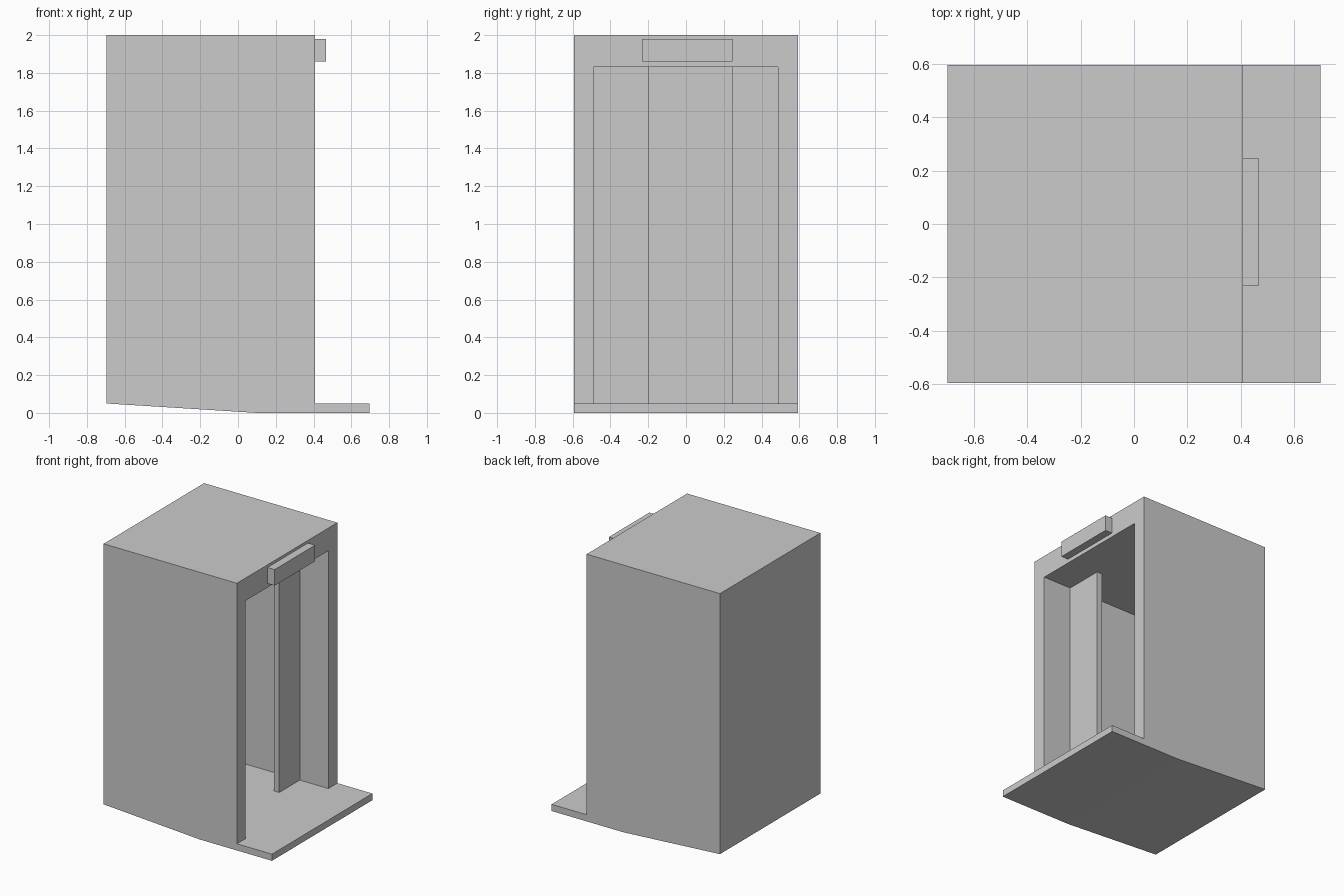
import bpy, bmesh

if "Cube" in bpy.data.objects:
    bpy.data.objects.remove(bpy.data.objects["Cube"])


def prism(name, profile, y0, y1):
    """Extrude an (x, z) profile from y0 to y1."""
    bm = bmesh.new()
    face = bm.faces.new([bm.verts.new((x, y0, z)) for x, z in profile])
    moved = bmesh.ops.extrude_face_region(bm, geom=[face])["geom"]
    bmesh.ops.translate(bm, vec=(0, y1 - y0, 0),
                        verts=[v for v in moved if isinstance(v, bmesh.types.BMVert)])
    bmesh.ops.recalc_face_normals(bm, faces=bm.faces)
    mesh = bpy.data.meshes.new(name)
    bm.to_mesh(mesh)
    bm.free()
    obj = bpy.data.objects.new(name, mesh)
    bpy.context.collection.objects.link(obj)
    return obj


def box(name, x0, x1, y0, y1, z0, z1):
    return prism(name, [(x0, z0), (x1, z0), (x1, z1), (x0, z1)], y0, y1)


# Cabin shell with its front step and sloped underside
cabin = prism("cabin_shell",
              [(-0.697, 0.05), (0.10, 0), (0.697, 0), (0.697, 0.05),
               (0.407, 0.05), (0.407, 2), (-0.697, 2)], -0.594, 0.594)

# Hollow interior, open towards +x
cutter = box("interior_cutter", -0.60, 0.55, -0.49, 0.488, 0.05, 1.83)
cutter.hide_render = True
cutter.hide_set(True)
hollow = cabin.modifiers.new("hollow", "BOOLEAN")
hollow.operation = "DIFFERENCE"
hollow.solver = "EXACT"
hollow.object = cutter

# Door panels set back inside the opening
for name, y0, y1 in (("left_door_panel", -0.49, -0.197),
                     ("right_door_panel", 0.245, 0.488)):
    box(name, 0.125, 0.17, y0, y1, 0.05, 1.83)

# Lamp housing above the doorway
box("lamp_housing", 0.407, 0.466, -0.232, 0.246, 1.86, 1.98)
